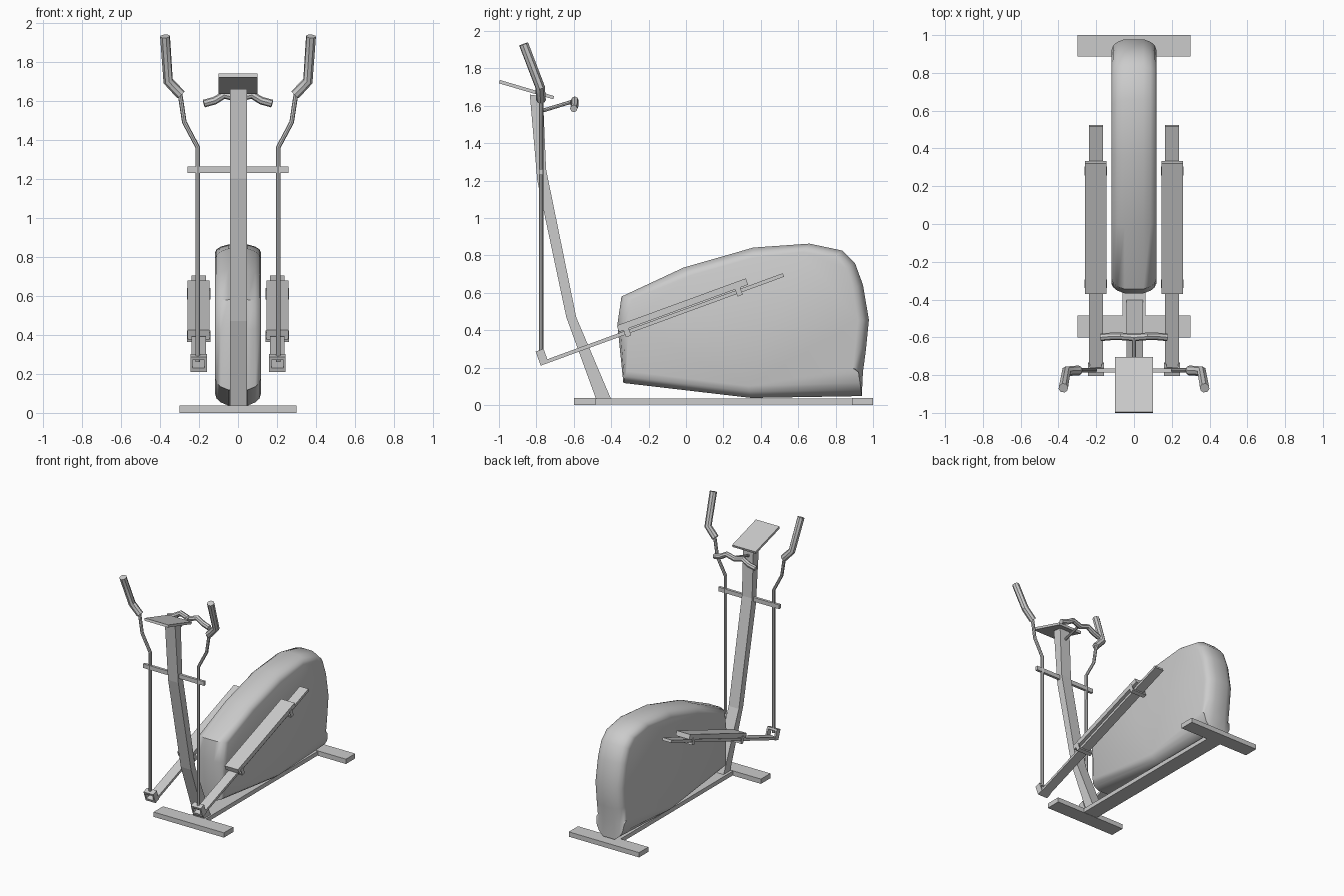
import bpy
import bmesh
import math
from mathutils import Vector

cube = bpy.data.objects.get("Cube")
if cube:
    bpy.data.objects.remove(cube)

grey = bpy.data.materials.new("light grey")
grey.use_nodes = True
GREY = (0.6, 0.6, 0.6, 1)
grey.diffuse_color = GREY
grey.node_tree.nodes["Principled BSDF"].inputs["Base Color"].default_value = GREY


def finish(name, bm, smooth=None):
    bmesh.ops.recalc_face_normals(bm, faces=bm.faces)
    mesh = bpy.data.meshes.new(name)
    bm.to_mesh(mesh)
    bm.free()
    mesh.materials.append(grey)
    obj = bpy.data.objects.new(name, mesh)
    bpy.context.collection.objects.link(obj)
    if smooth:
        select(obj)
        bpy.ops.object.shade_smooth_by_angle(angle=math.radians(smooth))
    return obj


def select(obj):
    bpy.ops.object.select_all(action='DESELECT')
    obj.select_set(True)
    bpy.context.view_layer.objects.active = obj


def loft(name, rings, smooth=None):
    """Skin closed rings of equal length and cap both ends."""
    bm = bmesh.new()
    loops = [[bm.verts.new(p) for p in ring] for ring in rings]
    for a, b in zip(loops, loops[1:]):
        for i in range(len(a)):
            j = (i + 1) % len(a)
            bm.faces.new((a[i], a[j], b[j], b[i]))
    bm.faces.new(loops[0])
    bm.faces.new(loops[-1])
    return finish(name, bm, smooth)


def prism(name, profile, x0, x1):
    """Side profile in (y, z), extruded across x."""
    return loft(name, [[(x, y, z) for y, z in profile] for x in (x0, x1)])


def box(name, x0, x1, y0, y1, z0, z1):
    return prism(name, [(y0, z0), (y1, z0), (y1, z1), (y0, z1)], x0, x1)


def tube(name, points, radius):
    curve = bpy.data.curves.new(name, 'CURVE')
    curve.dimensions = '3D'
    curve.bevel_depth = radius
    curve.bevel_resolution = 2
    curve.use_fill_caps = True
    spline = curve.splines.new('POLY')
    spline.points.add(len(points) - 1)
    for p, co in zip(spline.points, points):
        p.co = (*co, 1)
    curve.materials.append(grey)
    obj = bpy.data.objects.new(name, curve)
    bpy.context.collection.objects.link(obj)
    select(obj)
    bpy.ops.object.convert(target='MESH')
    bpy.ops.object.shade_smooth_by_angle(angle=math.radians(40))


# Base frame
box("base_rail", -0.06, 0.06, -0.55, 0.95, 0.002, 0.034)
box("front_foot", -0.3, 0.3, -0.6, -0.485, 0, 0.037)
box("rear_foot", -0.3, 0.3, 0.887, 1.0, 0, 0.037)

# Bent upright post and sloping console
prism("post", [(-0.48, 0.03), (-0.4, 0.03), (-0.587, 0.47), (-0.748, 1.26),
               (-0.765, 1.65), (-0.835, 1.66), (-0.795, 1.2), (-0.64, 0.47)],
      -0.04, 0.047)
prism("console", [(-1.0, 1.72), (-0.71, 1.635), (-0.705, 1.652), (-0.995, 1.738)], -0.1, 0.1)

# Fixed handlebar behind the console
tube("handlebar_stem", [(0, -0.78, 1.57), (0, -0.6, 1.625)], 0.01)
tube("handlebar", [(-0.175, -0.6, 1.585), (-0.12, -0.595, 1.6), (-0.07, -0.595, 1.63),
                   (0, -0.6, 1.61), (0.07, -0.595, 1.63), (0.12, -0.595, 1.6),
                   (0.175, -0.6, 1.585)], 0.02)
box("arm_pivot_bar", -0.26, 0.26, -0.785, -0.765, 1.23, 1.262)

# Shroud: side outline drawn in towards the flanks, more so along the bottom
OUTLINE = [(-0.345, 0.58), (-0.013, 0.735), (0.36, 0.842), (0.66, 0.863), (0.835, 0.826),
           (0.903, 0.76), (0.946, 0.643), (0.978, 0.455), (0.962, 0.295), (0.946, 0.177),
           (0.94, 0.048), (0.35, 0.038), (-0.335, 0.118), (-0.367, 0.43)]
CENTRE = Vector((0.3, 0.42))


def shroud_ring(x, inset):
    ring = []
    for co in OUTLINE:
        p = Vector(co)
        if p.y < 0.15:
            lift = 2.2 if p.x > 0.9 else 1.1
            p += Vector((-0.3 * inset * (1 if p.x > 0 else -1), lift * inset))
        else:
            p += (CENTRE - p).normalized() * inset
        ring.append((x, p.x, p.y))
    return ring


SECTION = [(0.05, 0), (0.088, 0.014), (0.11, 0.032), (0.119, 0.058)]
loft("shroud", [shroud_ring(-x, d) for x, d in reversed(SECTION)]
     + [shroud_ring(x, d) for x, d in SECTION], 50)

# Pedal rails run along a common slope
START = Vector((-0.78, 0.22))
ALONG = Vector((1.3, 0.475)).normalized()
UP = Vector((-ALONG.y, ALONG.x))


def sloped(name, x0, x1, s0, s1, h0, h1):
    corners = [(s0, h0), (s1, h0), (s1, h1), (s0, h1)]
    return prism(name, [START + ALONG * s + UP * h for s, h in corners], x0, x1)


for side, label in ((1, "left"), (-1, "right")):
    c = 0.202 * side
    sloped(f"{label}_pedal_rail", c - 0.037, c + 0.037, 0, 1.385, -0.01, 0.01)
    sloped(f"{label}_pedal", c - 0.057, c + 0.057, 0.455, 1.19, 0.016, 0.052)
    # Clips wrapping under the rail
    for s in (0.48, 1.115):
        sloped(f"{label}_pedal_clip", c - 0.06, c + 0.06, s, s + 0.03, -0.024, -0.008)
        for e in (-1, 1):
            sloped(f"{label}_clip_cheek", c + e * 0.055, c + e * 0.06, s, s + 0.03, -0.02, 0.03)
    # Open square bracket joining rail and arm
    for h in (0, 0.064):
        sloped(f"{label}_bracket_plate", c - 0.042, c + 0.042, 0, 0.045, h - 0.01, h + 0.006)
    for e in (-1, 1):
        sloped(f"{label}_bracket_cheek", c + e * 0.03, c + e * 0.042, 0, 0.045, -0.01, 0.07)
    # Swinging arm and thick hand grip
    tube(f"{label}_arm", [(side * x, -0.775, z) for x, z in
                          ((0.206, 0.26), (0.206, 1.36), (0.275, 1.49), (0.298, 1.64))], 0.012)
    tube(f"{label}_grip", [(side * 0.292, -0.775, 1.63), (side * 0.358, -0.78, 1.7),
                           (side * 0.374, -0.868, 1.93)], 0.026)
